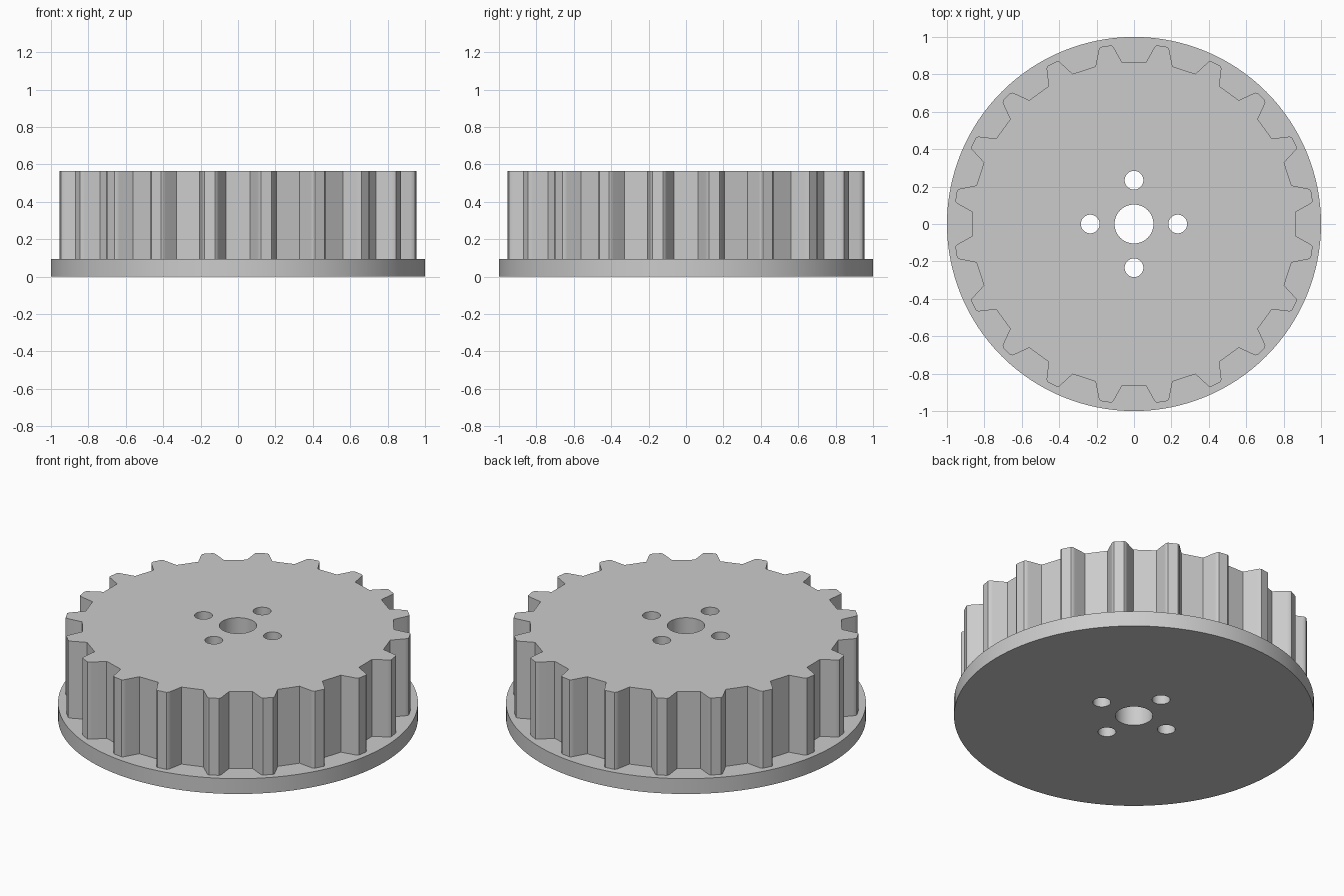
import bpy
import bmesh
from math import sin, cos, radians, tau
from mathutils import Vector

cube = bpy.data.objects.get("Cube")
if cube:
    bpy.data.objects.remove(cube, do_unlink=True)

FLANGE_TOP, DRUM_TOP = 0.094, 0.566
TEETH = 20

grey = bpy.data.materials.new("plain_grey")
grey.use_nodes = True
grey.diffuse_color = (0.6, 0.6, 0.6, 1)
grey.node_tree.nodes["Principled BSDF"].inputs["Base Color"].default_value = (0.6, 0.6, 0.6, 1)


def circle(radius, x=0, y=0, sides=48):
    return [(x + radius * cos(tau * i / sides), y + radius * sin(tau * i / sides))
            for i in range(sides)]


def tooth_outline():
    """Counter-clockwise outline; each tooth mirrors one flank of (degrees, radius)."""
    flank = [(-4.75, 0.867), (-2.65, 0.942), (-2.3, 0.955), (-1.7, 0.963)]
    tooth = flank + [(-a, r) for a, r in reversed(flank)]
    step = 360 / TEETH
    return [(r * cos(radians(a + (k + 0.5) * step)), r * sin(radians(a + (k + 0.5) * step)))
            for k in range(TEETH) for a, r in tooth]


def add_plate(bm, loops, z, up):
    """Flat face bounded by the first loop, with the others as holes."""
    edges = []
    for loop in loops:
        verts = [bm.verts.new((x, y, z)) for x, y in loop]
        edges += [bm.edges.new((v, verts[i - 1])) for i, v in enumerate(verts)]
    result = bmesh.ops.triangle_fill(bm, edges=edges, use_beauty=True, normal=Vector((0, 0, 1)))
    for f in result["geom"]:
        if isinstance(f, bmesh.types.BMFace):
            f.normal_update()
            if (f.normal.z > 0) != up:
                f.normal_flip()


def add_wall(bm, loop, z0, z1):
    """Upright wall facing outwards for a counter-clockwise loop."""
    low = [bm.verts.new((x, y, z0)) for x, y in loop]
    high = [bm.verts.new((x, y, z1)) for x, y in loop]
    for i in range(len(loop)):
        bm.faces.new((low[i - 1], low[i], high[i], high[i - 1]))


def finish(name, bm):
    bmesh.ops.remove_doubles(bm, verts=bm.verts, dist=0.0001)
    mesh = bpy.data.meshes.new(name)
    bm.to_mesh(mesh)
    bm.free()
    mesh.materials.append(grey)
    obj = bpy.data.objects.new(name, mesh)
    bpy.context.collection.objects.link(obj)
    bpy.ops.object.select_all(action="DESELECT")
    obj.select_set(True)
    bpy.context.view_layer.objects.active = obj
    bpy.ops.object.shade_smooth_by_angle(angle=radians(30))


# Shared outlines
rim = circle(1, sides=128)
teeth = tooth_outline()
bolts = [circle(0.05, 0.234 * cos(tau * i / 4), 0.234 * sin(tau * i / 4), 32) for i in range(4)]
holes = [circle(0.104)] + bolts

# Flange: underside, rim and the ledge around the teeth
bm = bmesh.new()
add_plate(bm, [rim] + holes, 0, False)
add_wall(bm, rim, 0, FLANGE_TOP)
add_plate(bm, [rim, teeth], FLANGE_TOP, True)
finish("flange", bm)

# Toothed drum: tooth walls and top face
bm = bmesh.new()
add_wall(bm, teeth, FLANGE_TOP, DRUM_TOP)
add_plate(bm, [teeth] + holes, DRUM_TOP, True)
finish("toothed_drum", bm)

# Shaft bore and bolt holes running right through
bm = bmesh.new()
for hole in holes:
    add_wall(bm, hole[::-1], 0, DRUM_TOP)
finish("bore_walls", bm)
